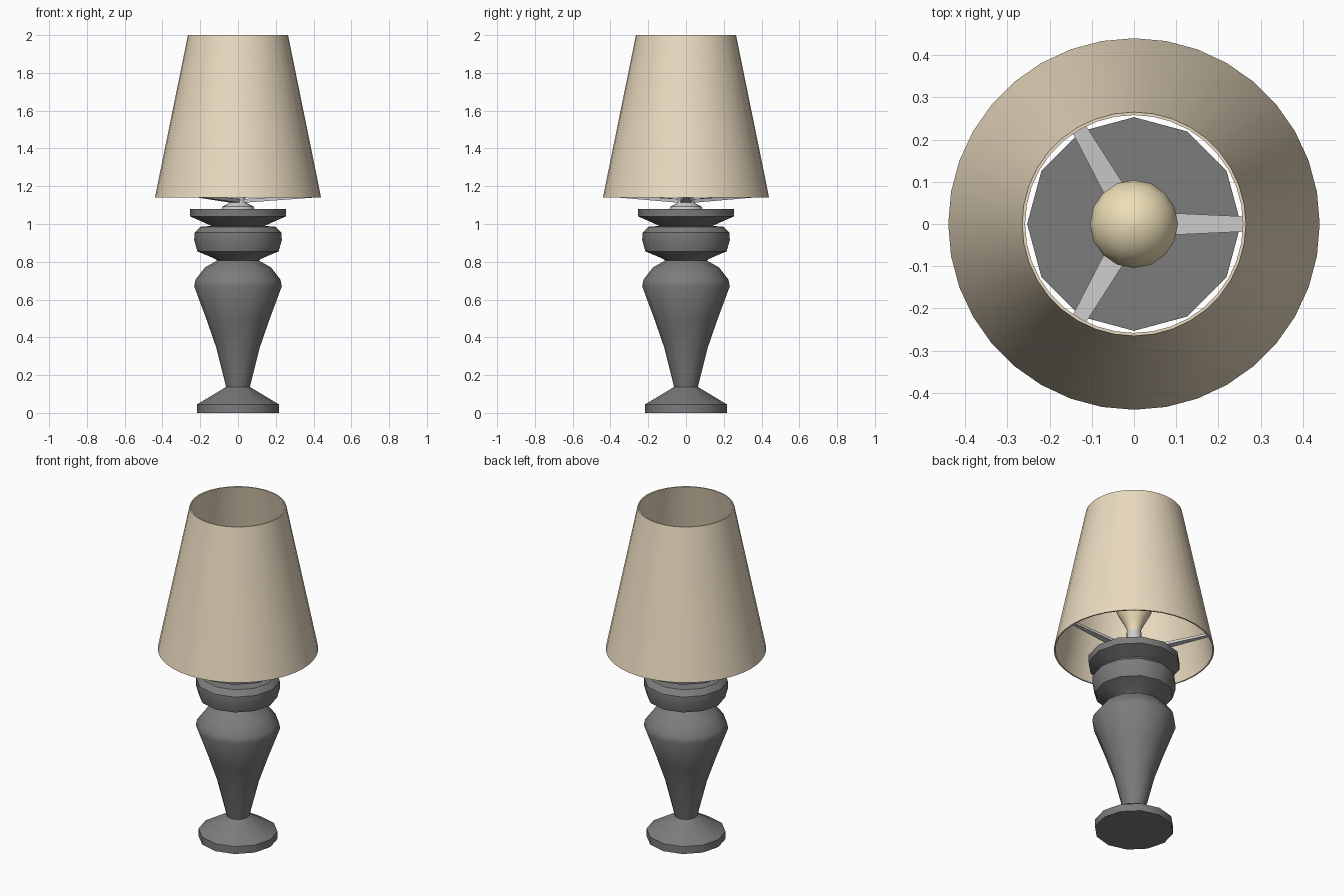
import bpy, math

if "Cube" in bpy.data.objects:
    bpy.data.objects.remove(bpy.data.objects["Cube"])


def material(name, color):
    m = bpy.data.materials.new(name)
    m.diffuse_color = (*color, 1)
    m.use_nodes = True
    m.node_tree.nodes["Principled BSDF"].inputs["Base Color"].default_value = m.diffuse_color
    return m


def finish(ob, mat, angle):
    if mat:
        ob.data.materials.append(mat)
    bpy.ops.object.select_all(action='DESELECT')
    ob.select_set(True)
    bpy.context.view_layer.objects.active = ob
    if angle:
        bpy.ops.object.shade_smooth_by_angle(angle=math.radians(angle))
    return ob


def mesh_object(name, verts, faces):
    me = bpy.data.meshes.new(name)
    me.from_pydata(verts, [], faces)
    ob = bpy.data.objects.new(name, me)
    bpy.context.collection.objects.link(ob)
    return ob


def lathe(name, profile, sides, mat=None, angle=35, closed=False):
    """Revolve (radius, z) points listed bottom to top; cap ends unless closed."""
    n = len(profile)
    verts = [(r * math.cos(math.tau * k / sides), r * math.sin(math.tau * k / sides), z)
             for r, z in profile for k in range(sides)]
    faces = []
    for i in range(n if closed else n - 1):
        a, b = i * sides, (i + 1) % n * sides
        for k in range(sides):
            j = (k + 1) % sides
            faces.append((a + k, a + j, b + j, b + k))
    if not closed:
        faces.append(tuple(reversed(range(sides))))
        faces.append(tuple(range((n - 1) * sides, n * sides)))
    return finish(mesh_object(name, verts, faces), mat, angle)


dark = material("dark_metal", (0.2, 0.2, 0.2))
cloth = material("shade_cloth", (0.83, 0.71, 0.53))
glass = material("bulb_glass", (0.84, 0.73, 0.47))

# Turned stand: foot, vase body, ring and top plate
lathe("stand", [
    (0.217, 0), (0.217, 0.045), (0.063, 0.137),
    (0.115, 0.345), (0.165, 0.49), (0.232, 0.67),
    (0.225, 0.705), (0.175, 0.77), (0.11, 0.807),
    (0.127, 0.818), (0.215, 0.855), (0.232, 0.915), (0.23, 0.955),
    (0.2, 0.985), (0.14, 0.99),
    (0.253, 1.04), (0.253, 1.08)], 12, dark, 40)

# Socket
lathe("socket", [(0.087, 1.08), (0.083, 1.092), (0.05, 1.108),
                 (0.04, 1.125), (0.04, 1.25)], 16)

# Pear-shaped bulb
bulb = [(0.035, 1.24), (0.042, 1.275), (0.065, 1.32), (0.09, 1.365)]
bulb += [(0.105 * math.cos(math.radians(a)), 1.42 + 0.105 * math.sin(math.radians(a)))
         for a in (-12, 8, 28, 48, 68, 86)]
lathe("bulb", bulb, 16, glass, 60)

# Thin-walled lampshade
lathe("lampshade", [(0.432, 1.14), (0.44, 1.14), (0.265, 2.0), (0.258, 2.0)],
      36, cloth, 35, closed=True)

# Three tapered arms holding the shade
for i in range(3):
    sections = [(0.02, 0.029, 1.112, 1.132), (0.434, 0.01, 1.142, 1.155)]
    verts = [(r, y, z) for r, w, lo, hi in sections
             for y, z in ((-w, lo), (w, lo), (w, hi), (-w, hi))]
    faces = [(3, 2, 1, 0), (4, 5, 6, 7)]
    faces += [(k, (k + 1) % 4, (k + 1) % 4 + 4, k + 4) for k in range(4)]
    arm = finish(mesh_object(f"shade_arm_{i + 1}", verts, faces), None, 0)
    arm.rotation_euler.z = i * math.tau / 3
